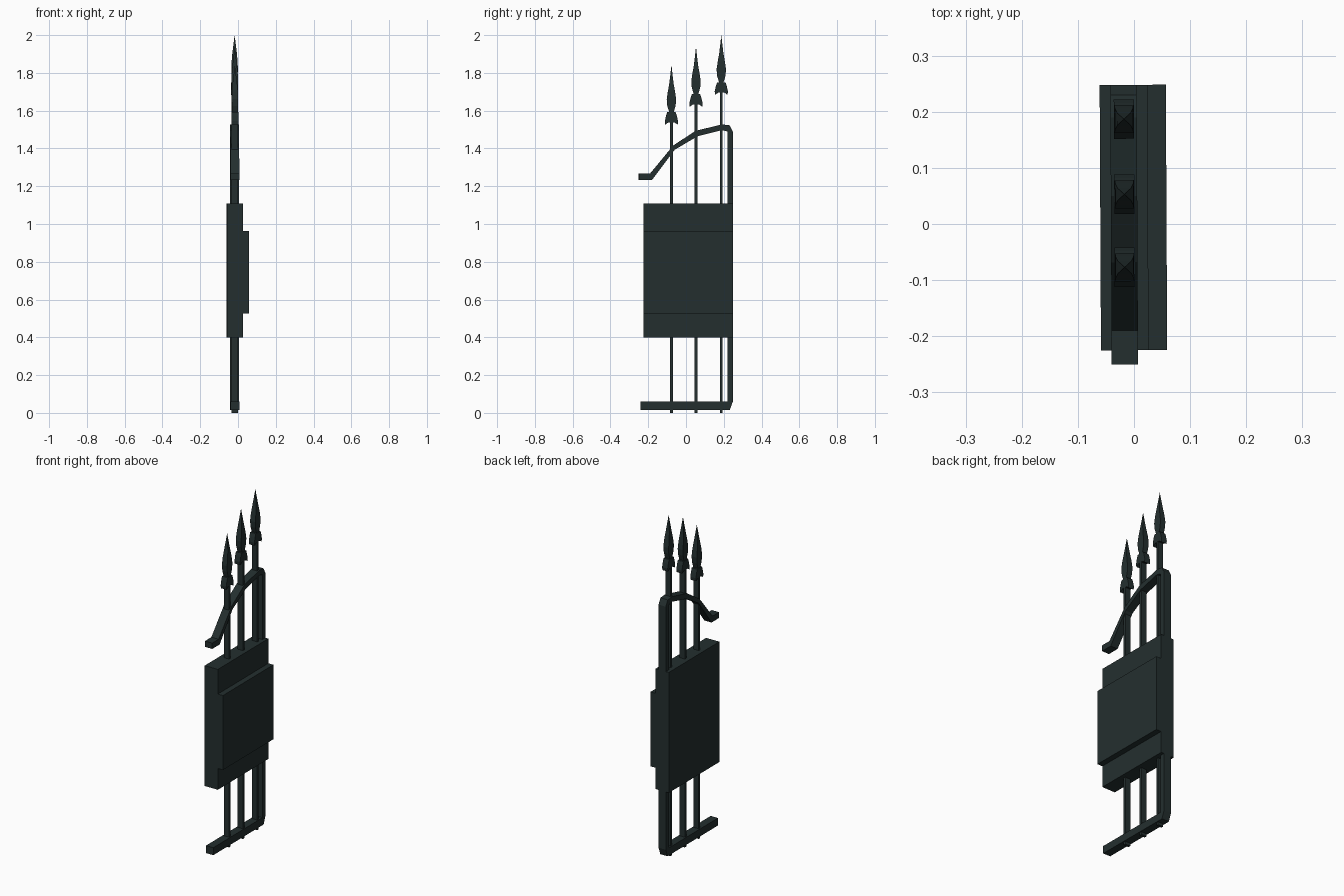
import bpy, bmesh
from mathutils import Matrix

if "Cube" in bpy.data.objects:
    bpy.data.objects.remove(bpy.data.objects["Cube"])

mat = bpy.data.materials.new("dark_green_iron")
mat.diffuse_color = (0.017, 0.028, 0.028, 1)
mat.use_nodes = True
mat.node_tree.nodes["Principled BSDF"].inputs["Base Color"].default_value = mat.diffuse_color
TWIST = Matrix.Rotation(0.005, 4, 'Z')   # the gate is turned very slightly


def finish(name, bm):
    bmesh.ops.recalc_face_normals(bm, faces=bm.faces)
    bm.transform(TWIST)
    me = bpy.data.meshes.new(name)
    bm.to_mesh(me)
    bm.free()
    me.materials.append(mat)
    ob = bpy.data.objects.new(name, me)
    bpy.context.collection.objects.link(ob)
    return ob


def prism(name, x0, x1, pts):
    """Extrude a (y, z) outline along x."""
    bm = bmesh.new()
    a = [bm.verts.new((x0, y, z)) for y, z in pts]
    b = [bm.verts.new((x1, y, z)) for y, z in pts]
    bm.faces.new(a)
    bm.faces.new(b[::-1])
    n = len(pts)
    for i in range(n):
        j = (i + 1) % n
        bm.faces.new((a[i], b[i], b[j], a[j]))
    return finish(name, bm)


def box(name, x0, x1, y0, y1, z0, z1):
    return prism(name, x0, x1, [(y0, z0), (y1, z0), (y1, z1), (y0, z1)])


def spear(name, cx, cy, rows):
    """Four-sided loft through (z, half x, half y) rows, ending in a point."""
    bm = bmesh.new()
    rings = [[bm.verts.new((cx + sx * hx, cy + sy * hy, z))
              for sx, sy in ((-1, -1), (1, -1), (1, 1), (-1, 1))]
             for z, hx, hy in rows[:-1]]
    tip = bm.verts.new((cx, cy, rows[-1][0]))
    bm.faces.new(rings[0][::-1])
    for lo, hi in zip(rings, rings[1:]):
        for i in range(4):
            j = (i + 1) % 4
            bm.faces.new((lo[i], lo[j], hi[j], hi[i]))
    for i in range(4):
        bm.faces.new((rings[-1][i], rings[-1][(i + 1) % 4], tip))
    return finish(name, bm)


# Electrical cabinet body and raised cover
box("box_body", -0.06, 0.025, -0.225, 0.248, 0.40, 1.108)
box("box_cover", 0.025, 0.058, -0.225, 0.248, 0.525, 0.963)

# Bent frame: bottom rail, rear post and swept top rail
outer = [(-0.25, 1.267), (-0.19, 1.267), (-0.068, 1.415), (0.05, 1.493),
         (0.19, 1.527), (0.23, 1.523), (0.248, 1.49), (0.248, 0.06),
         (0.232, 0.016), (-0.24, 0.016)]
inner = [(-0.24, 0.06), (0.22, 0.06), (0.22, 1.49), (0.19, 1.497),
         (0.06, 1.464), (-0.06, 1.393), (-0.18, 1.233), (-0.25, 1.233)]
prism("frame", -0.041, 0.006, outer + inner)

# Upright bars with flared collars and spear points
CX = -0.017
for i, (y, tip) in enumerate(((-0.077, 1.842), (0.053, 1.937), (0.187, 2.0)), 1):
    b = tip - 0.316
    box(f"bar_{i}", CX - 0.017, CX + 0.017, y - 0.007, y + 0.007, 0, b + 0.03)
    half = [(0.016, 0.012), (0.033, 0.0), (0.035, 0.018),
            (0.029, 0.045), (0.022, 0.066)]
    prism(f"collar_{i}", CX - 0.018, CX + 0.018,
          [(y + h, b + z) for h, z in half] +
          [(y - h, b + z) for h, z in reversed(half)])
    spear(f"spear_{i}", CX, y, [
        (b + 0.06, 0.015, 0.010), (b + 0.10, 0.016, 0.022),
        (b + 0.135, 0.017, 0.025), (b + 0.175, 0.016, 0.019),
        (b + 0.22, 0.012, 0.011), (tip, 0, 0)])
